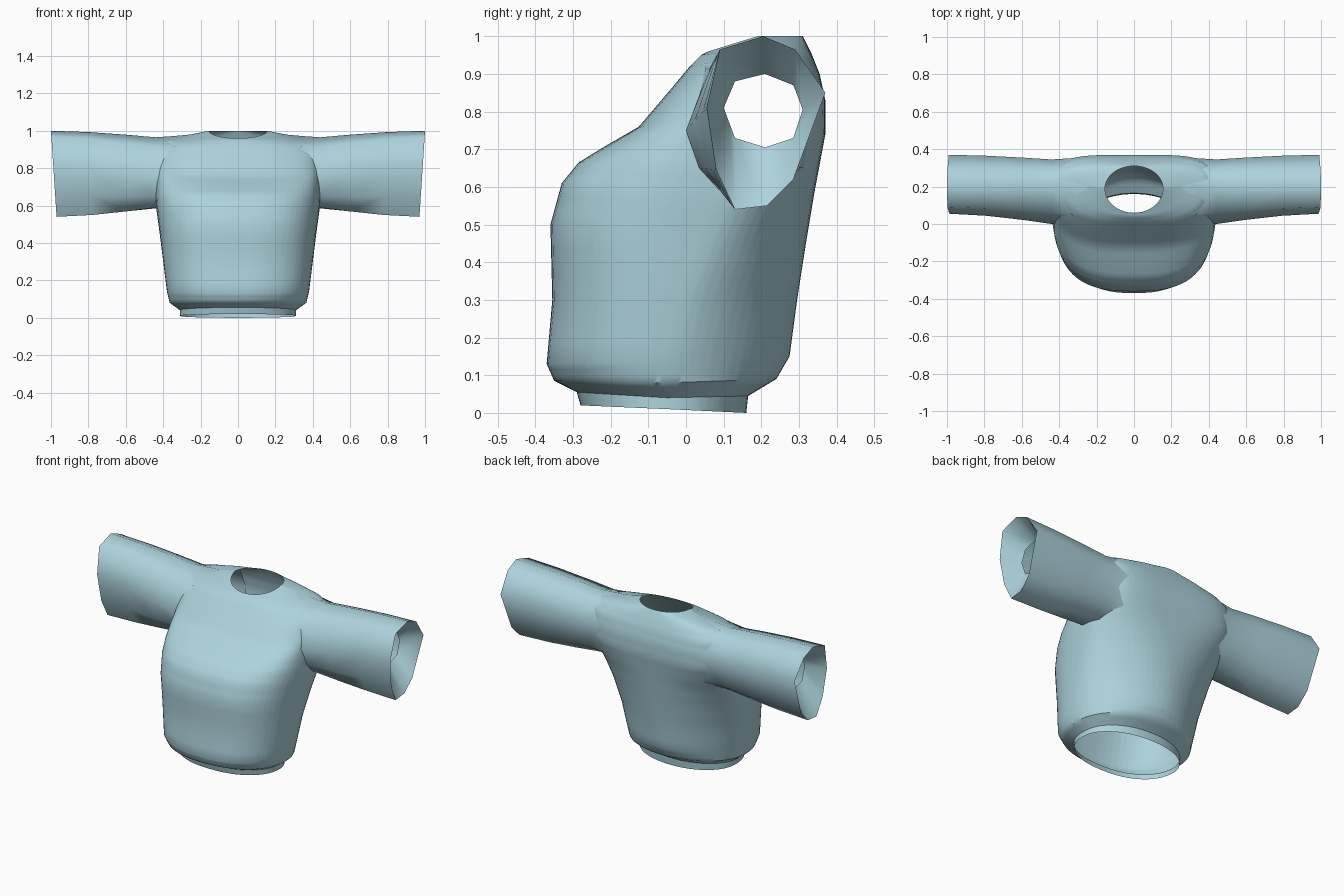
import bpy, bmesh, math

old = bpy.data.objects.get("Cube")
if old:
    bpy.data.objects.remove(old)

cloth = bpy.data.materials.new("pale blue cloth")
cloth.use_nodes = True
cloth.diffuse_color = (0.42, 0.65, 0.72, 1)
cloth.node_tree.nodes["Principled BSDF"].inputs["Base Color"].default_value = cloth.diffuse_color


def loft(rings):
    """Skin closed loops of equal length into an open tube."""
    bm = bmesh.new()
    loops = [[bm.verts.new(p) for p in ring] for ring in rings]
    n = len(loops[0])
    for low, high in zip(loops, loops[1:]):
        for i in range(n):
            j = (i + 1) % n
            bm.faces.new((low[i], low[j], high[j], high[i]))
    bmesh.ops.recalc_face_normals(bm, faces=bm.faces[:])
    return bm


def remove_faces(bm, rule):
    """Delete the faces whose centre meets the rule."""
    cut = [f for f in bm.faces if rule(f.calc_center_median())]
    bmesh.ops.delete(bm, geom=cut, context="FACES")


def finish(name, bm, angle):
    mesh = bpy.data.meshes.new(name)
    bm.to_mesh(mesh)
    bm.free()
    obj = bpy.data.objects.new(name, mesh)
    bpy.context.collection.objects.link(obj)
    mesh.materials.append(cloth)
    bpy.ops.object.select_all(action="DESELECT")
    obj.select_set(True)
    bpy.context.view_layer.objects.active = obj
    bpy.ops.object.shade_smooth_by_angle(angle=math.radians(angle))


def lerp(a, b, t):
    return tuple(p + (q - p) * t for p, q in zip(a, b))


def body_ring(w, ys, zs, yf, zf, yb, zb, pf, pb, count=64):
    """Half width, side seam, front and back points, roundness of each half."""
    pts = []
    for i in range(count):
        a = 2 * math.pi * i / count
        c, s = math.cos(a), math.sin(a)
        y, z, p = (yb, zb, pb) if s > 0 else (yf, zf, pf)
        t = abs(s) ** p
        pts.append((math.copysign(w * abs(c) ** p, c), ys + (y - ys) * t, zs + (z - zs) * t))
    return pts


# Body: hem, belly, chest, shoulders, neck opening
sections = [
    (0.31, -0.05, 0.01, -0.28, 0.02, 0.16, 0.00, 0.9, 0.95),
    (0.31, -0.05, 0.04, -0.29, 0.055, 0.165, 0.045, 0.9, 0.95),
    (0.365, -0.05, 0.08, -0.35, 0.085, 0.24, 0.09, 0.88, 1.0),
    (0.38, -0.05, 0.14, -0.37, 0.13, 0.275, 0.15, 0.83, 1.08),
    (0.40, -0.01, 0.30, -0.355, 0.30, 0.295, 0.30, 0.77, 1.08),
    (0.42, 0.05, 0.46, -0.36, 0.50, 0.32, 0.46, 0.72, 1.0),
    (0.435, 0.09, 0.57, -0.33, 0.61, 0.34, 0.58, 0.72, 0.85),
    (0.44, 0.11, 0.65, -0.285, 0.665, 0.355, 0.66, 0.72, 0.65),
    (0.44, 0.14, 0.74, -0.22, 0.705, 0.37, 0.74, 0.7, 0.5),
    (0.44, 0.17, 0.83, -0.125, 0.76, 0.37, 0.83, 0.68, 0.5),
    (0.435, 0.20, 0.90, -0.04, 0.86, 0.355, 0.90, 0.72, 0.55),
    (0.40, 0.205, 0.955, 0.01, 0.92, 0.335, 0.95, 0.82, 0.75),
    (0.29, 0.21, 0.972, 0.04, 0.95, 0.32, 0.98, 0.9, 0.85),
    (0.155, 0.19, 1.0, 0.06, 0.96, 0.31, 1.0, 1.0, 1.0),
]
bm = loft([body_ring(*s) for s in sections])
bmesh.ops.subdivide_edges(bm, edges=bm.edges[:], cuts=2, use_grid_fill=True)
# Open the armholes where the sleeves join
remove_faces(bm, lambda c: abs(c.x) > 0.38
             and math.hypot((c.y - 0.185) / 0.14, (c.z - 0.78) / 0.16) < 1)
finish("sweater_body", bm, 40)

# Sleeves: faceted tubes with a cuff lining folded inward
yoke = [(0.04, 0.93), (0.20, 0.985), (0.30, 0.967), (0.363, 0.83), (0.33, 0.65),
        (0.20, 0.60), (0.09, 0.60), (0.035, 0.65), (0.00, 0.75)]
shoulder = [(0.06, 0.91), (0.20, 0.965), (0.29, 0.93), (0.345, 0.82), (0.30, 0.65),
            (0.20, 0.585), (0.09, 0.59), (0.035, 0.65), (0.00, 0.75)]
rim = [(0.09, 0.965), (0.205, 1.0), (0.29, 0.965), (0.37, 0.85), (0.285, 0.62),
       (0.215, 0.55), (0.13, 0.54), (0.08, 0.645), (0.055, 0.81)]
lining = [(0.13, 0.88), (0.21, 0.90), (0.285, 0.87), (0.31, 0.805), (0.285, 0.73),
          (0.21, 0.705), (0.13, 0.73), (0.115, 0.77), (0.10, 0.81)]

for side, label in ((1, "left"), (-1, "right")):
    rings = [[(side * 0.2, y, z) for y, z in yoke],
             [(side * 0.34, *lerp(a, b, 0.65)) for a, b in zip(yoke, shoulder)]]
    for x, t in ((0.44, 0), (0.6, 0.4), (0.8, 0.8), (1.0, 1)):
        loop = [lerp(a, b, t) for a, b in zip(shoulder, rim)]
        # the rim leans in towards its lower edge
        rings.append([(side * (x - 0.065 * t * (1 - z)), y, z) for y, z in loop])
    rings.append([(side * 0.87, y, z) for y, z in lining])
    bm = loft(rings)
    # keep only the shoulder cover of the part that runs into the body
    remove_faces(bm, lambda c: abs(c.x) < 0.3 and (c.z < 0.7 or c.y < 0.06))
    finish(label + "_sleeve", bm, 60)
